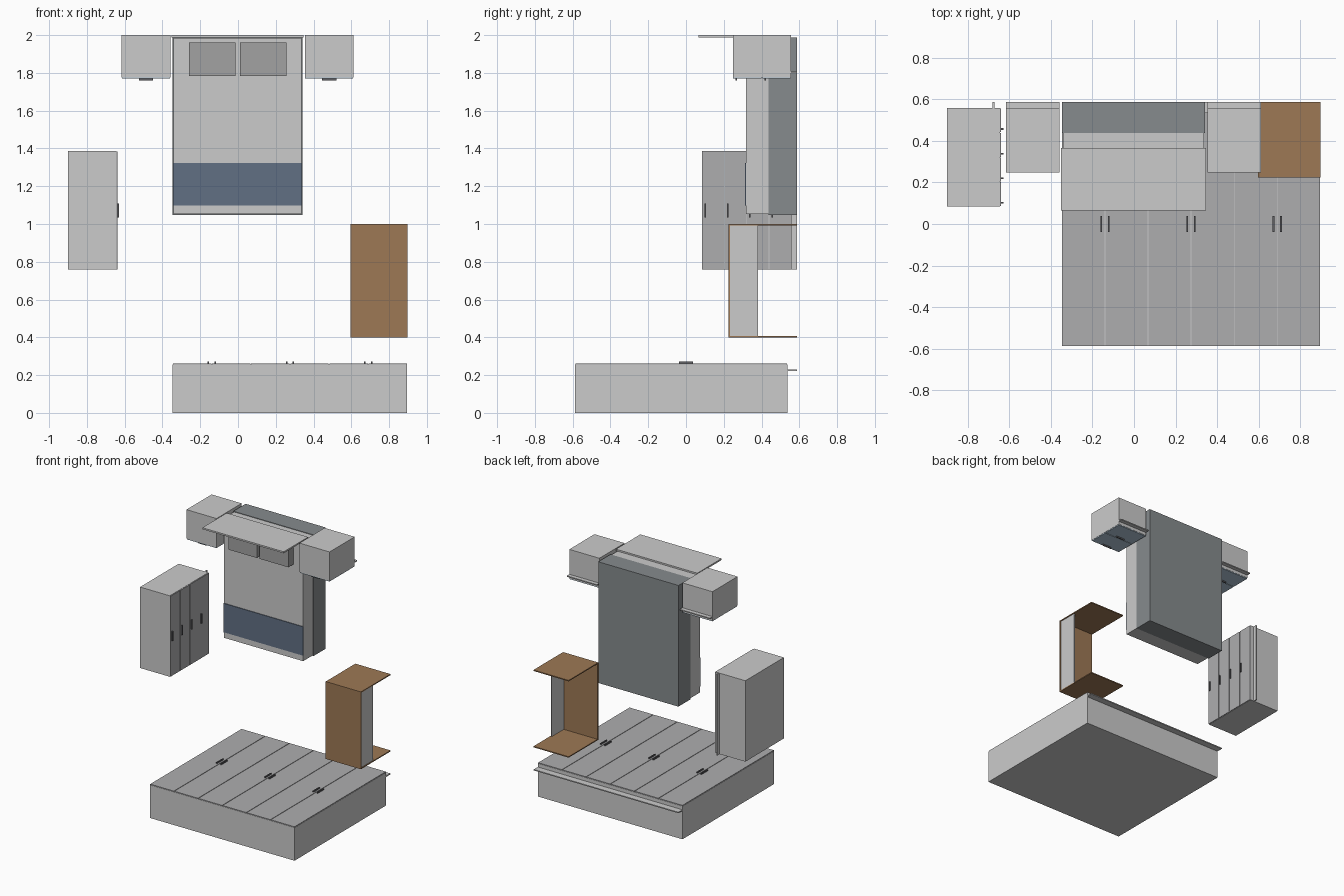
import bpy

if "Cube" in bpy.data.objects:
    bpy.data.objects.remove(bpy.data.objects["Cube"])


def material(name, rgb):
    m = bpy.data.materials.new(name)
    m.diffuse_color = (*rgb, 1)
    m.use_nodes = True
    m.node_tree.nodes["Principled BSDF"].inputs["Base Color"].default_value = m.diffuse_color
    return m


front_mat = material("front_grey", (0.42, 0.42, 0.43))
handle_mat = material("handle_dark", (0.12, 0.12, 0.13))
base_mat = material("bed_base_grey", (0.24, 0.26, 0.27))
pillow_mat = material("pillow_grey", (0.36, 0.36, 0.36))
throw_mat = material("throw_blue", (0.12, 0.16, 0.23))
wood_mat = material("desk_wood", (0.34, 0.19, 0.09))
drawer_mat = material("drawer_blue_grey", (0.45, 0.58, 0.7))


def box(name, x, y, z, mat=None):
    """Box from (min, max) pairs on each axis."""
    bpy.ops.mesh.primitive_cube_add(
        size=1, location=[(a + b) / 2 for a, b in (x, y, z)])
    ob = bpy.context.object
    ob.name = name
    ob.scale = [b - a for a, b in (x, y, z)]
    bpy.ops.object.transform_apply(location=False, rotation=False, scale=True)
    if mat:
        ob.data.materials.append(mat)
    return ob


# The room is laid on its back: furniture "up" is -y, floor at y = FLOOR
FLOOR = 0.587
GAP = 0.002

# Wardrobe with six doors, paired handles and recessed plinth
WX0, WX1 = -0.346, 0.896
box("wardrobe_body", (WX0, WX1), (-FLOOR, 0.537), (0, 0.256))
box("wardrobe_plinth", (WX0, WX1), (0.537, FLOOR), (0.221, 0.229))
w = (WX1 - WX0) / 6
for i in range(6):
    x0 = WX0 + i * w
    box("wardrobe_door", (x0 + GAP, x0 + w - GAP), (-FLOOR + GAP, 0.535),
        (0.256, 0.262), front_mat)
    hx = x0 + w - 0.018 if i % 2 == 0 else x0 + 0.018
    box("wardrobe_handle", (hx - 0.004, hx + 0.004), (-0.038, 0.038),
        (0.262, 0.272), handle_mat)

# Chest of four drawers facing +x
box("chest_body", (-0.9, -0.645), (0.085, 0.558), (0.758, 1.386))
box("chest_plinth", (-0.68, -0.672), (0.558, FLOOR), (0.758, 1.386))
h = (0.558 - 0.085) / 4
for i in range(4):
    y0 = 0.085 + i * h
    box("chest_drawer", (-0.645, -0.639), (y0 + GAP, y0 + h - GAP),
        (0.76, 1.384), front_mat)
    box("chest_handle", (-0.639, -0.629), (y0 + 0.013, y0 + 0.021),
        (1.034, 1.108), handle_mat)

# Bed
box("bed_base", (-0.346, 0.342), (0.437, FLOOR), (1.048, 1.988), base_mat)
box("mattress", (-0.341, 0.337), (0.317, 0.437), (1.053, 1.984))
box("bed_throw", (-0.343, 0.339), (0.312, 0.318), (1.098, 1.322), throw_mat)
box("headboard", (-0.352, 0.346), (0.066, 0.365), (1.988, 2.0))
for x0 in (-0.26, 0.01):
    box("pillow", (x0, x0 + 0.246), (0.252, 0.317), (1.784, 1.96), pillow_mat)

# Bedside tables with two drawers facing -z
for x0 in (-0.616, 0.354):
    x1 = x0 + 0.258
    box("nightstand_body", (x0, x1), (0.248, 0.556), (1.775, 2.0))
    box("nightstand_plinth", (x0, x1), (0.556, FLOOR), (1.799, 1.807))
    for i in range(2):
        y0 = 0.248 + i * 0.154
        box("nightstand_drawer", (x0 + GAP, x1 - GAP),
            (y0 + GAP, y0 + 0.154 - GAP), (1.769, 1.775), drawer_mat)
        xc = (x0 + x1) / 2
        box("nightstand_handle", (xc - 0.038, xc + 0.038),
            (y0 + 0.013, y0 + 0.021), (1.759, 1.769), handle_mat)

# Desk: top, two side panels and a modesty panel
box("desk_top", (0.596, 0.898), (0.224, 0.234), (0.4, 1.0), wood_mat)
for z0 in (0.4, 0.992):
    box("desk_side", (0.596, 0.898), (0.234, FLOOR), (z0, z0 + 0.008), wood_mat)
box("desk_modesty_panel", (0.885, 0.893), (0.234, 0.382), (0.408, 0.992))
